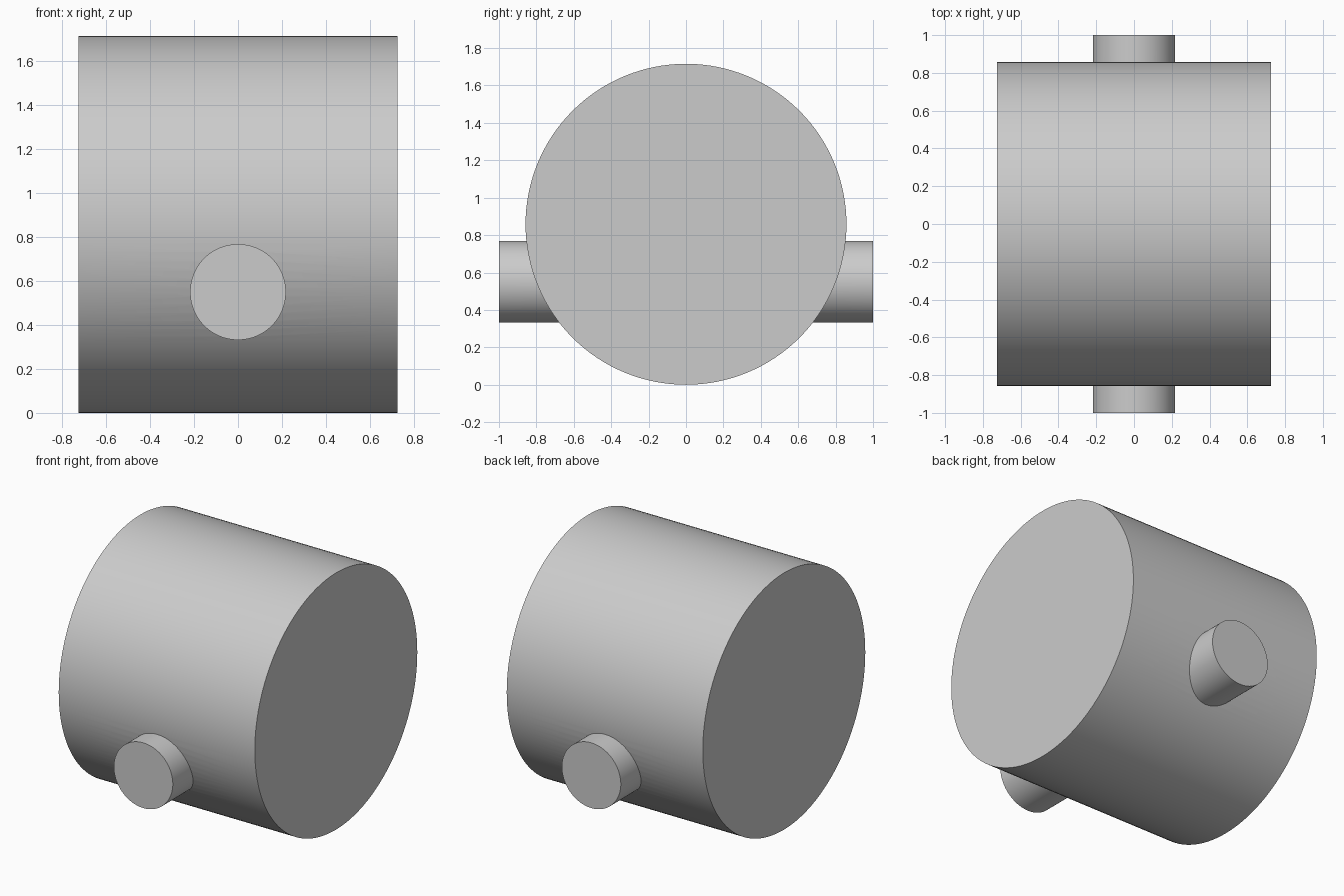
import bpy
from math import pi

cube = bpy.data.objects.get("Cube")
if cube:
    bpy.data.objects.remove(cube, do_unlink=True)

grey = bpy.data.materials.new("light_grey")
grey.use_nodes = True
colour = (0.6, 0.6, 0.6, 1)
grey.diffuse_color = colour
grey.node_tree.nodes["Principled BSDF"].inputs["Base Color"].default_value = colour


def cylinder(name, radius, length, z, rotation):
    bpy.ops.mesh.primitive_cylinder_add(
        vertices=128, radius=radius, depth=length,
        location=(0, 0, z), rotation=rotation)
    obj = bpy.context.object
    obj.name = name
    obj.data.materials.append(grey)
    bpy.ops.object.transform_apply(location=True, rotation=True, scale=True)
    return obj


# Cross pin, projecting from the front and back below the drum's middle
pin = cylinder("cross_pin", 0.218, 2.0, 0.55, (pi / 2, 0, 0))

# Main drum lying along x
drum = cylinder("drum", 0.858, 1.45, 0.858, (0, pi / 2, 0))

# Join the two into one solid
union = drum.modifiers.new("join_pin", 'BOOLEAN')
union.operation = 'UNION'
union.solver = 'EXACT'
union.object = pin
bpy.ops.object.modifier_apply(modifier=union.name)
bpy.data.objects.remove(pin, do_unlink=True)
drum.name = "drum_with_cross_pin"
bpy.ops.object.shade_smooth_by_angle(angle=pi / 6)
